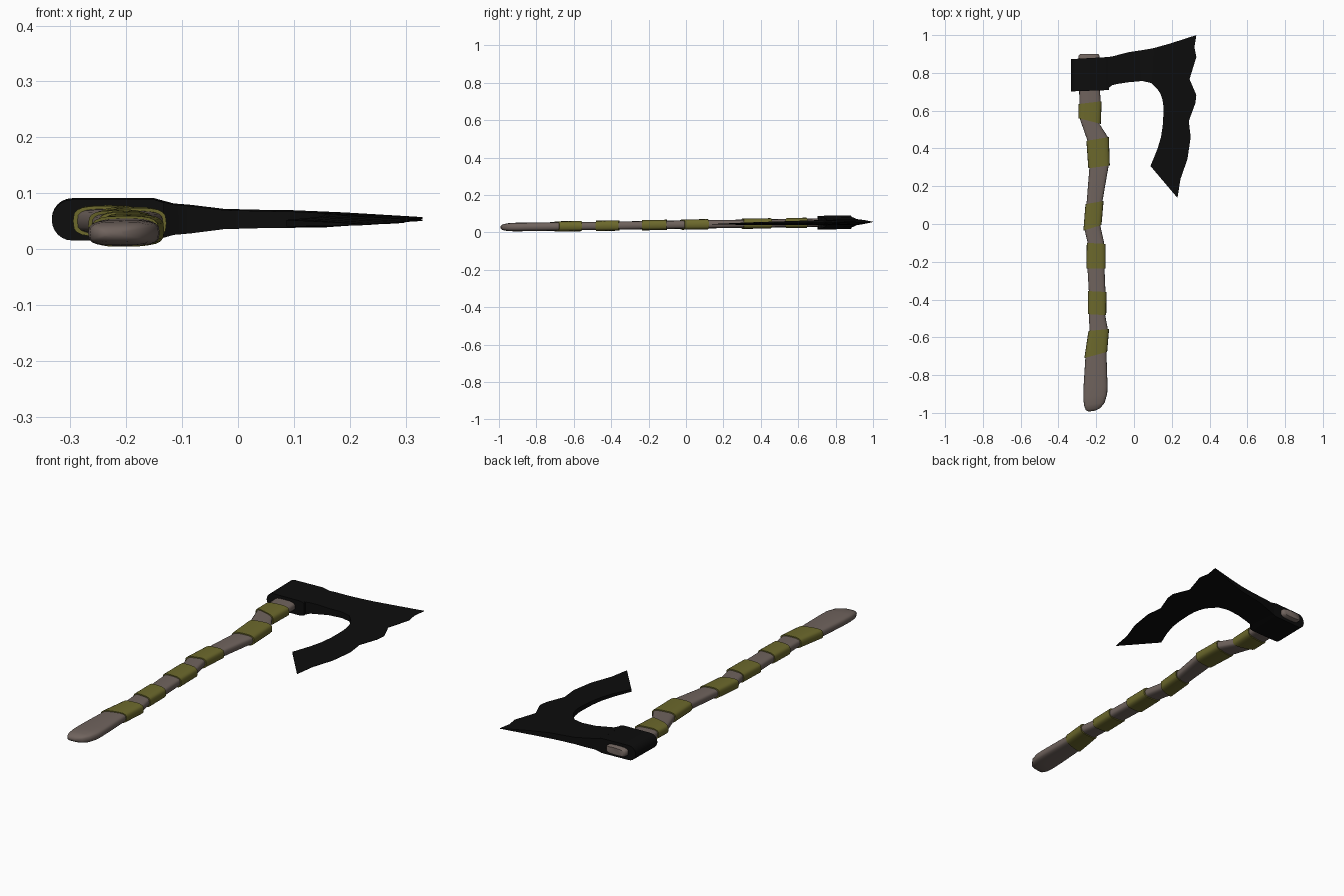
import bpy, bmesh, math


def axis_z(y):
    # the axe lies with its head slightly raised
    return 0.0535 + 0.0145 * (y - 0.8)


def material(name, rgb):
    m = bpy.data.materials.new(name)
    m.diffuse_color = (*rgb, 1)
    return m


wood = material("wood", (0.16, 0.125, 0.11))
wrap = material("wrap", (0.15, 0.14, 0.025))
iron = material("iron", (0.004, 0.004, 0.004))


def loft(name, rings, mat, angle):
    """Skin a list of equal closed rings and cap both ends."""
    bm = bmesh.new()
    loops = [[bm.verts.new(p) for p in r] for r in rings]
    n = len(loops[0])
    for a, b in zip(loops, loops[1:]):
        for i in range(n):
            j = (i + 1) % n
            bm.faces.new((a[i], a[j], b[j], b[i]))
    bm.faces.new(loops[0])
    bm.faces.new(loops[-1])
    bmesh.ops.recalc_face_normals(bm, faces=bm.faces)
    me = bpy.data.meshes.new(name)
    bm.to_mesh(me)
    bm.free()
    me.materials.append(mat)
    ob = bpy.data.objects.new(name, me)
    bpy.context.collection.objects.link(ob)
    bpy.ops.object.select_all(action='DESELECT')
    ob.select_set(True)
    bpy.context.view_layer.objects.active = ob
    if angle:
        bpy.ops.object.shade_smooth_by_angle(angle=math.radians(angle))
    return ob


def section(xl, xr, yl, yr, h, n=20):
    """Flattened oval across the handle; yl and yr slant it."""
    pts = []
    for i in range(n):
        t = 2 * math.pi * i / n
        c, s = math.cos(t), math.sin(t)
        c = math.copysign(abs(c) ** 0.6, c)
        s = math.copysign(abs(s) ** 0.6, s)
        y = (yl + yr) / 2 + c * (yr - yl) / 2
        pts.append(((xl + xr) / 2 + c * (xr - xl) / 2, y, axis_z(y) + s * h))
    return pts


# crooked wooden handle: left x, right x, left y, right y, half thickness
handle = [
    (-0.24, -0.205, -0.993, -0.988, 0.006), (-0.255, -0.178, -0.985, -0.975, 0.015),
    (-0.265, -0.155, -0.96, -0.945, 0.021), (-0.268, -0.142, -0.92, -0.90, 0.023),
    (-0.267, -0.14, -0.86, -0.86, 0.023), (-0.257, -0.146, -0.70, -0.68, 0.023),
    (-0.235, -0.138, -0.57, -0.56, 0.022), (-0.239, -0.153, -0.48, -0.48, 0.022),
    (-0.239, -0.151, -0.36, -0.36, 0.022), (-0.246, -0.156, -0.24, -0.24, 0.022),
    (-0.245, -0.158, -0.10, -0.10, 0.022), (-0.262, -0.178, -0.03, -0.01, 0.022),
    (-0.251, -0.167, 0.11, 0.12, 0.022), (-0.236, -0.134, 0.30, 0.31, 0.022),
    (-0.246, -0.138, 0.44, 0.46, 0.022), (-0.288, -0.183, 0.56, 0.53, 0.022),
    (-0.289, -0.177, 0.64, 0.65, 0.022), (-0.291, -0.182, 0.75, 0.75, 0.022),
    (-0.293, -0.183, 0.892, 0.892, 0.022), (-0.285, -0.19, 0.90, 0.90, 0.017),
]
loft("handle", [section(*s) for s in handle], wood, 50)

# wrapped bands: lower and upper (left x, right x, left y, right y)
bands = [
    ((-0.263, -0.142, -0.71, -0.677), (-0.241, -0.132, -0.566, -0.556)),
    ((-0.244, -0.147, -0.477, -0.483), (-0.243, -0.146, -0.355, -0.36)),
    ((-0.252, -0.15, -0.235, -0.235), (-0.25, -0.15, -0.10, -0.105)),
    ((-0.268, -0.172, -0.035, -0.005), (-0.257, -0.161, 0.105, 0.122)),
    ((-0.242, -0.128, 0.295, 0.31), (-0.252, -0.133, 0.44, 0.46)),
    ((-0.295, -0.176, 0.56, 0.53), (-0.294, -0.171, 0.635, 0.65)),
]
for k, (lo, hi) in enumerate(bands):
    loft(f"grip_band_{k + 1}", [section(*lo, 0.0275), section(*hi, 0.0275)], wrap, 50)

# socket: rounded poll wrapped round the handle, pinched toward the blade
profile = [(-0.297 - 0.036 * math.sin(t), 0.0365 * math.cos(t))
           for t in [math.pi * i / 12 for i in range(13)]]
profile += [(-0.15, -0.0365), (-0.132, -0.031), (-0.132, 0.031), (-0.15, 0.0365)]


def socket_ring(y0, slope):
    return [(x, y0 + slope * (x + 0.333), 0.0535 + z + 0.0145 * (y0 - 0.8))
            for x, z in profile]


loft("axe_socket", [socket_ring(0.702, 0.035), socket_ring(0.873, 0.055)], iron, 35)

# bearded blade: outer edge x, y, inner edge x, y, half thickness outer, inner
blade = [
    (-0.15, 0.882, -0.15, 0.709, 0.0365, 0.0365),
    (-0.115, 0.887, -0.115, 0.735, 0.027, 0.027),
    (-0.085, 0.895, -0.085, 0.742, 0.0245, 0.0245),
    (-0.025, 0.91, -0.025, 0.751, 0.017, 0.017),
    (0.04, 0.92, 0.045, 0.757, 0.0152, 0.0152),
    (0.10, 0.93, 0.093, 0.746, 0.0142, 0.0145),
    (0.19, 0.955, 0.124, 0.714, 0.010, 0.0138),
    (0.33, 1.0, 0.14, 0.69, 0.001, 0.0134),
    (0.32, 0.936, 0.145, 0.675, 0.001, 0.013),
    (0.33, 0.884, 0.15, 0.661, 0.001, 0.0128),
    (0.294, 0.767, 0.155, 0.63, 0.001, 0.0122),
    (0.33, 0.683, 0.156, 0.598, 0.001, 0.0115),
    (0.325, 0.64, 0.155, 0.57, 0.001, 0.011),
    (0.29, 0.545, 0.152, 0.52, 0.001, 0.010),
    (0.30, 0.46, 0.143, 0.46, 0.001, 0.009),
    (0.283, 0.344, 0.124, 0.397, 0.001, 0.008),
    (0.246, 0.238, 0.105, 0.35, 0.001, 0.007),
    (0.23, 0.138, 0.087, 0.307, 0.001, 0.006),
]
rings = []
for ox, oy, ix, iy, ho, hi in blade:
    zo, zi = axis_z(oy), axis_z(iy)
    rings.append([(ox, oy, zo + ho), (ox, oy, zo - ho), (ix, iy, zi - hi), (ix, iy, zi + hi)])
loft("axe_blade", rings, iron, 30)
